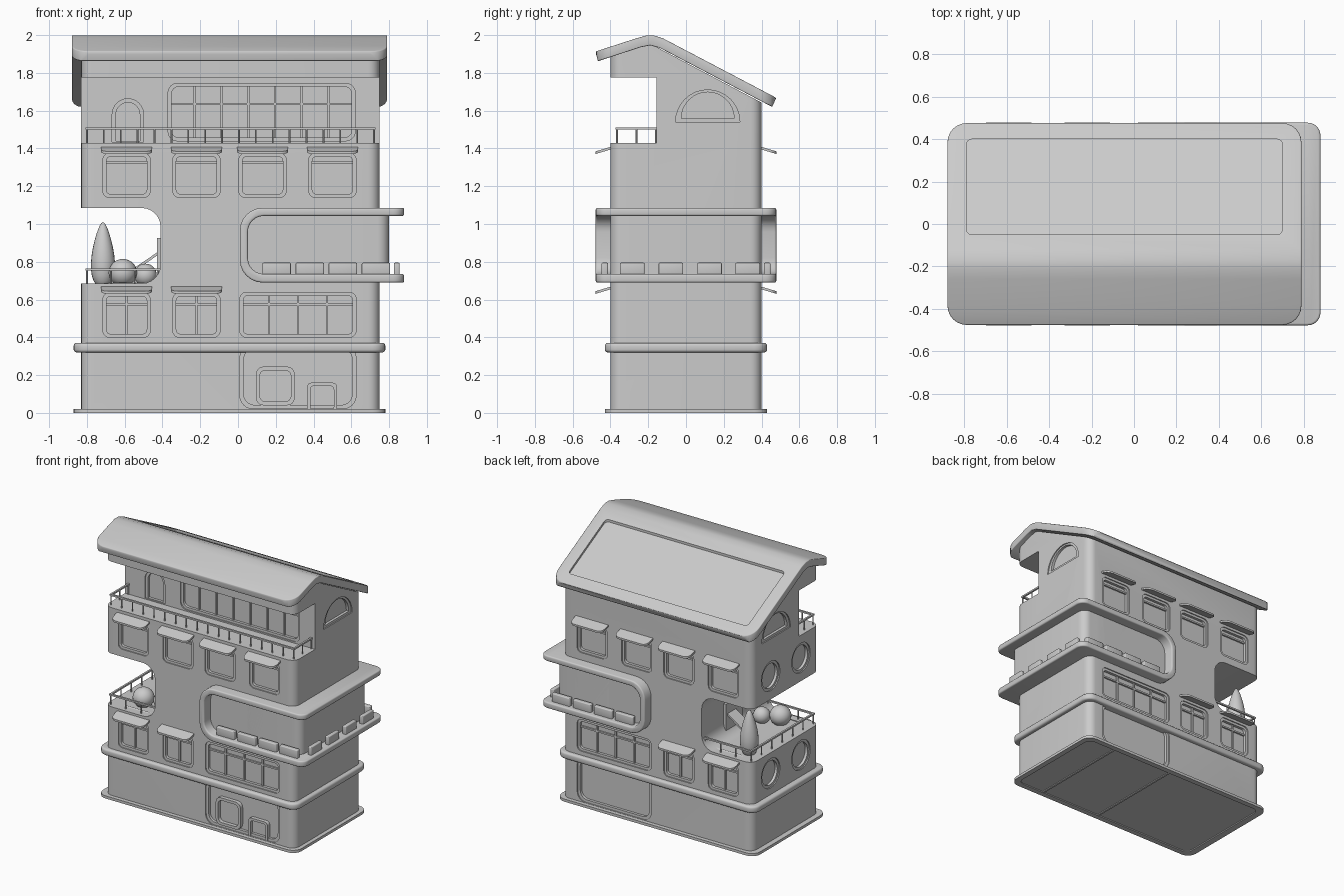
import bpy, bmesh, math
from mathutils import Vector

cube = bpy.data.objects.get("Cube")
if cube:
    bpy.data.objects.remove(cube, do_unlink=True)

grey = bpy.data.materials.new("plain_grey")
grey.use_nodes = True
grey.diffuse_color = (0.6, 0.6, 0.6, 1)
grey.node_tree.nodes["Principled BSDF"].inputs["Base Color"].default_value = (0.6, 0.6, 0.6, 1)
made = []


# ---- helpers ----
def place(u, v, w, axis):
    return {"x": (w, u, v), "y": (u, w, v), "z": (u, v, w)}[axis]


def finish(name, bm):
    bmesh.ops.recalc_face_normals(bm, faces=bm.faces)
    mesh = bpy.data.meshes.new(name)
    bm.to_mesh(mesh)
    bm.free()
    mesh.materials.append(grey)
    ob = bpy.data.objects.new(name, mesh)
    bpy.context.collection.objects.link(ob)
    made.append(ob)
    return ob


def rounded(x0, x1, y0, y1, r, n=6):
    pts = []
    for i, (cx, cy) in enumerate([(x1 - r, y1 - r), (x0 + r, y1 - r), (x0 + r, y0 + r), (x1 - r, y0 + r)]):
        for k in range(n + 1):
            a = math.pi / 2 * (i + k / n)
            pts.append((cx + r * math.cos(a), cy + r * math.sin(a)))
    return pts


def half_round(c, base, r, drop=0):
    arc = [(c + r * math.cos(math.pi * k / 16), base + r * math.sin(math.pi * k / 16)) for k in range(17)]
    return arc + ([(c - r, base - drop), (c + r, base - drop)] if drop else [])


def circle(cx, cy, r):
    return [(cx + r * math.cos(math.tau * k / 28), cy + r * math.sin(math.tau * k / 28)) for k in range(28)]


def add_prism(bm, pts, axis, a, b, shift=None):
    loops = []
    for w in (a, b):
        loops.append([bm.verts.new(place(u, v, w + (shift(u, v) if shift else 0), axis)) for u, v in pts])
    n = len(pts)
    bm.faces.new(loops[0])
    bm.faces.new(loops[1])
    for i in range(n):
        j = (i + 1) % n
        bm.faces.new((loops[0][i], loops[0][j], loops[1][j], loops[1][i]))


def prism(name, *parts):
    bm = bmesh.new()
    for p in parts:
        add_prism(bm, *p)
    return finish(name, bm)


def box(x0, x1, y0, y1, z0, z1):
    return ([(x0, y0), (x1, y0), (x1, y1), (x0, y1)], "z", z0, z1)


def ring(name, outer, inner, axis, a, b):
    bm = bmesh.new()
    L = [[bm.verts.new(place(u, v, w, axis)) for u, v in pts] for pts, w in
         ((outer, a), (outer, b), (inner, b), (inner, a))]
    n = len(outer)
    for q in range(4):
        for i in range(n):
            j = (i + 1) % n
            bm.faces.new((L[q][i], L[q][j], L[(q + 1) % 4][j], L[(q + 1) % 4][i]))
    return finish(name, bm)


def apply(ob, kind, **settings):
    m = ob.modifiers.new(kind, kind)
    for k, v in settings.items():
        setattr(m, k, v)
    bpy.context.view_layer.objects.active = ob
    bpy.ops.object.modifier_apply(modifier=m.name)


def boolean(ob, op, cutter):
    apply(ob, "BOOLEAN", operation=op, object=cutter, solver="EXACT")
    made.remove(cutter)
    bpy.data.objects.remove(cutter, do_unlink=True)


def bevel(ob, w):
    apply(ob, "BEVEL", width=w, segments=3, limit_method="ANGLE", angle_limit=math.radians(50))


# ---- walls: gabled block with rounded corners ----
gable = [(-0.5, 0.008), (0.5, 0.008), (0.5, 1.59), (-0.19, 1.955), (-0.5, 1.855)]
house = prism("walls", (gable, "x", -1, 1))
boolean(house, "INTERSECT", prism("plan", (rounded(-0.83, 0.75, -0.4, 0.4, 0.06), "z", -1, 3)))
side_room = prism("side_room", (rounded(0.3, 0.8, -0.4, 0.4, 0.06), "z", 0.71, 1.07))

# open terraces
boolean(house, "DIFFERENCE", prism("terraces",
        (rounded(-1.3, -0.41, 0.685, 1.085, 0.1), "y", -1, 1),
        box(-1, 1, -1, -0.155, 1.43, 1.775)))

# ---- windows, doors and portholes: frame step then deeper pane ----
steps = ([], [])
bars = []


def opening(outer, inner, axis, wall, s):
    for cuts, pts, depth in ((steps[0], outer, 0.008), (steps[1], inner, 0.028)):
        cuts.append((pts, axis, s * (wall - depth), s * (wall + 0.1)))


def window(x0, x1, z0, z1, wall, s, splits=0, rail=None, r=0.035, t=0.018):
    opening(rounded(x0, x1, z0, z1, r), rounded(x0 + t, x1 - t, z0 + t, z1 - t, r - 0.012), "y", wall, s)
    ya, yb = sorted((s * (wall - 0.035), s * (wall - 0.016)))
    for k in range(1, splits + 1):
        x = x0 + (x1 - x0) * k / (splits + 1)
        bars.append(box(x - 0.006, x + 0.006, ya, yb, z0 + t, z1 - t))
    if rail:
        bars.append(box(x0 + t, x1 - t, ya, yb, rail - 0.006, rail + 0.006))


def awning(cx, z, s):
    pts = [(x, s * y) for x, y in rounded(cx - 0.135, cx + 0.135, 0.33, 0.48, 0.04)]
    return (pts, "z", z - 0.014, z, lambda x, y: -0.3 * (abs(y) - 0.4))


awnings = []
for s in (-1, 1):
    for i, cx in enumerate((-0.59, -0.22, 0.13, 0.5)):
        window(cx - 0.125, cx + 0.125, 1.14, 1.375, 0.4, s, rail=1.325)
        awnings.append(awning(cx, 1.408, s))
        if i < 2:
            window(cx - 0.125, cx + 0.125, 0.4, 0.635, 0.4, s, 1, rail=0.575)
            awnings.append(awning(cx, 0.668, s))
    window(0.01, 0.625, 0.4, 0.638, 0.4, s, 3, rail=0.575)
    window(0.01, 0.625, 0.022, 0.36, 0.4, s, r=0.07, t=0.02)
window(-0.37, 0.62, 1.44, 1.745, 0.155, -1, 6, rail=1.635, r=0.05)
opening(half_round(-0.583, 1.58, 0.083, 0.145), half_round(-0.583, 1.58, 0.063, 0.14), "y", 0.155, -1)
for y in (-0.18, 0.18):
    for z in (0.53, 1.26):
        opening(circle(y, z, 0.11), circle(y, z, 0.09), "x", 0.83, -1)
for wall, s in ((0.83, -1), (0.75, 1)):
    opening(half_round(0.115, 1.54, 0.17), half_round(0.115, 1.558, 0.14), "x", wall, s)
for cuts in steps:
    boolean(house, "DIFFERENCE", prism("openings", *cuts))
prism("window_bars", *bars)
prism("awnings", *awnings)

# ground floor shop window and door frames
ring("shop_window_frame", rounded(0.095, 0.3, 0.04, 0.245, 0.04),
     rounded(0.115, 0.28, 0.06, 0.225, 0.03), "y", -0.4, -0.36)
ring("shop_door_frame", rounded(0.365, 0.525, 0.012, 0.16, 0.025),
     rounded(0.383, 0.507, 0.014, 0.142, 0.018), "y", -0.4, -0.36)

# ---- base rim, floor strips and storey band ----
plan = rounded(-0.87, 0.78, -0.43, 0.43, 0.07)
ring("base_rim", plan, rounded(-0.82, 0.74, -0.39, 0.39, 0.05), "z", 0, 0.02)
prism("floor_strips", box(-0.005, 0.01, -0.39, 0.39, 0.002, 0.015),
      box(0.5, 0.515, -0.39, 0.39, 0.002, 0.015))
bevel(prism("storey_band", (plan, "z", 0.32, 0.37)), 0.015)

# ---- wraparound balcony: C-shaped frame ----
balcony = ring("balcony_frame", rounded(0.01, 1.4, 0.69, 1.085, 0.12),
               rounded(0.052, 1.36, 0.735, 1.043, 0.085), "y", -0.6, 0.6)
boolean(balcony, "INTERSECT", prism("balcony_plan", (rounded(-0.3, 0.88, -0.478, 0.478, 0.06), "z", 0, 2)))
bevel(balcony, 0.01)

# planter boxes along the balcony edge
planters = [box(x, x + 0.15, s * 0.43 - 0.017, s * 0.43 + 0.017, 0.73, 0.795)
            for s in (-1, 1) for x in (0.13, 0.305, 0.48, 0.655)]
planters += [box(0.825, 0.855, y, y + 0.13, 0.73, 0.795) for y in (-0.35, -0.145, 0.06, 0.262)]
bevel(prism("planters", *planters), 0.006)


# ---- railings ----
def railing(name, path, z, h, gap):
    parts = []
    for (x0, y0), (x1, y1) in zip(path, path[1:]):
        t = 0.007
        parts.append(box(min(x0, x1) - t, max(x0, x1) + t, min(y0, y1) - t, max(y0, y1) + t, z + h - 0.012, z + h))
        n = round(math.hypot(x1 - x0, y1 - y0) / gap)
        for k in range(n + 1):
            x, y = x0 + (x1 - x0) * k / n, y0 + (y1 - y0) * k / n
            parts.append((circle(x, y, 0.005)[::4], "z", z - 0.005, z + h - 0.005))
    prism(name, *parts)


railing("roof_terrace_railing", [(-0.8, -0.16), (-0.8, -0.365), (0.72, -0.365), (0.72, -0.16)], 1.43, 0.082, 0.09)
railing("side_terrace_railing", [(-0.42, -0.37), (-0.8, -0.37), (-0.8, 0.37), (-0.42, 0.37)], 0.685, 0.08, 0.125)


# ---- terrace plants and lounger ----
def blob(name, x, y, z0, z1, r, taper=0):
    bm = bmesh.new()
    bmesh.ops.create_uvsphere(bm, u_segments=20, v_segments=14, radius=1)
    for v in bm.verts:
        k = r * (1 - taper * v.co.z)
        v.co = Vector((x + v.co.x * k, y + v.co.y * k, (z0 + z1) / 2 + v.co.z * (z1 - z0) / 2))
    finish(name, bm)


blob("tall_tree", -0.715, 0.27, 0.66, 1.01, 0.06, 0.4)
blob("large_bush", -0.61, -0.25, 0.67, 0.815, 0.075)
blob("small_bush", -0.49, -0.2, 0.67, 0.79, 0.06)
prism("lounger", ([(-0.56, 0.76), (-0.42, 0.855), (-0.41, 0.845), (-0.55, 0.75)], "y", 0.02, 0.12),
      box(-0.43, -0.405, -0.06, 0.14, 0.685, 0.925))

# ---- roof: folded slab with rounded corners and a sunken rear panel ----
top = [(-0.48, 1.913), (-0.26, 1.984), (-0.21, 1.998), (-0.17, 1.998), (-0.12, 1.982), (0.478, 1.668)]
under = [(0.456, 1.62), (-0.14, 1.933), (-0.19, 1.946), (-0.24, 1.936), (-0.466, 1.862)]
roof = prism("roof", (top + under, "x", -1, 1))
boolean(roof, "INTERSECT", prism("roof_plan", (rounded(-0.88, 0.79, -0.476, 0.476, 0.09), "z", 1, 3)))
bevel(roof, 0.014)
slope = (1.668 - 1.982) / 0.598
boolean(roof, "DIFFERENCE", prism("panel_cut", (
    rounded(-0.79, 0.7, -0.05, 0.4, 0.025), "z", -0.018, 0.1, lambda x, y: 1.982 + slope * (y + 0.12))))

# ---- smooth shading with sharp edges ----
bpy.ops.object.select_all(action="DESELECT")
for ob in made:
    ob.select_set(True)
bpy.context.view_layer.objects.active = house
bpy.ops.object.shade_smooth_by_angle(angle=math.radians(35))
